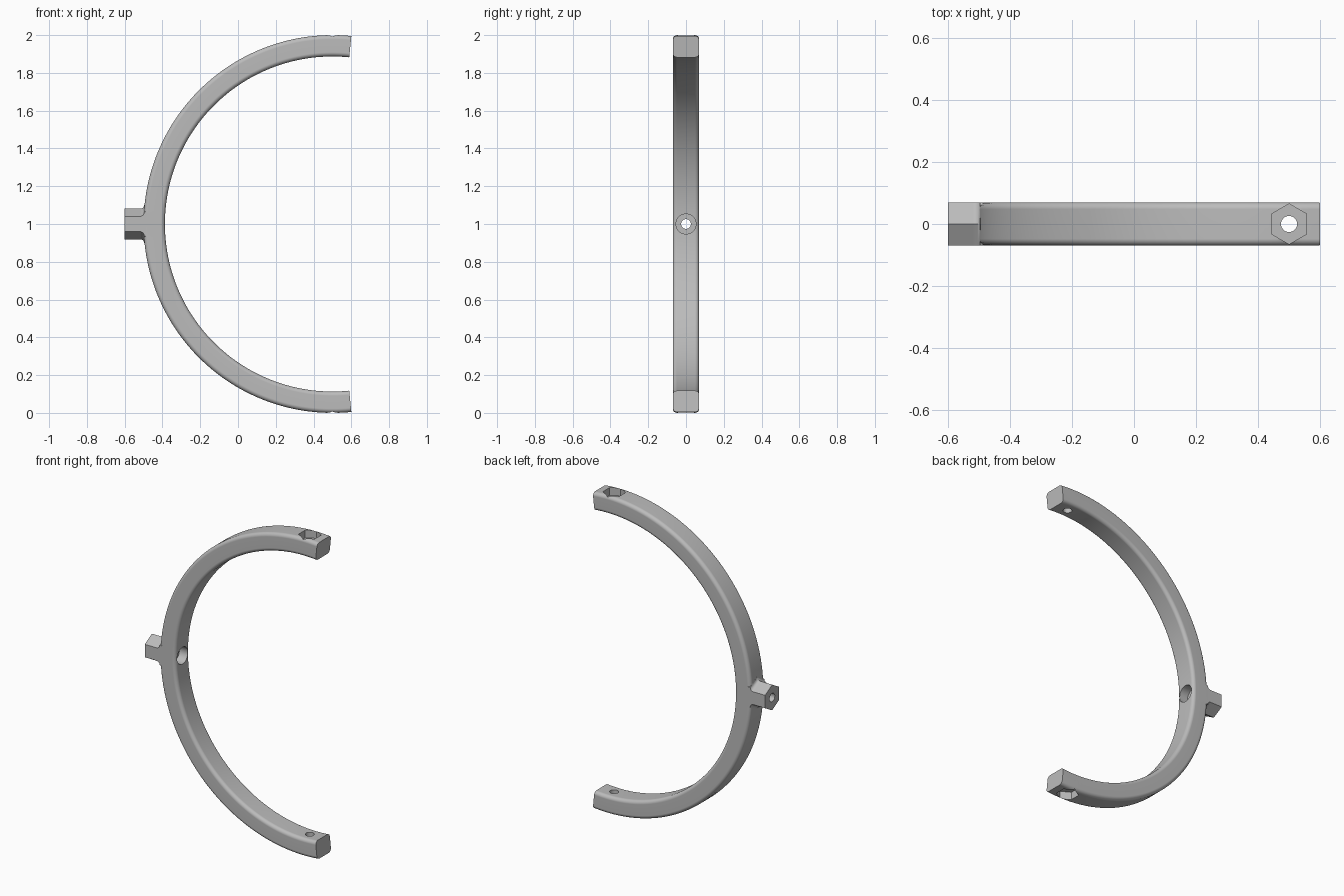
import bpy, bmesh
from math import pi, sin, cos, tan, asin, sqrt
from mathutils import Vector

cube = bpy.data.objects.get("Cube")
if cube:
    bpy.data.objects.remove(cube, do_unlink=True)

R_OUT, R_IN, HALF_W, FILLET = 1.0, 0.887, 0.07, 0.022
CENTRE = Vector((0.5, 0, 1))

grey = bpy.data.materials.new("plain grey")
grey.use_nodes = True
colour = (0.5, 0.5, 0.5, 1)
grey.diffuse_color = colour
grey.node_tree.nodes["Principled BSDF"].inputs["Base Color"].default_value = colour


def loft(name, sections):
    """Closed solid skinned through equal-sized point loops."""
    bm = bmesh.new()
    loops = [[bm.verts.new(p) for p in s] for s in sections]
    for a, b in zip(loops, loops[1:]):
        for i in range(len(a)):
            j = (i + 1) % len(a)
            bm.faces.new((a[i], a[j], b[j], b[i]))
    bm.faces.new(loops[0])
    bm.faces.new(loops[-1])
    bmesh.ops.recalc_face_normals(bm, faces=bm.faces)
    mesh = bpy.data.meshes.new(name)
    bm.to_mesh(mesh)
    bm.free()
    mesh.materials.append(grey)
    obj = bpy.data.objects.new(name, mesh)
    bpy.context.collection.objects.link(obj)
    return obj


def prism(name, axis, radius, sides, start, end, centre):
    """Prism along x or z, with one corner on the y axis when along z."""
    def point(i, t):
        a = 2 * pi * i / sides
        u, v = radius * sin(a), radius * cos(a)
        offset = (t, u, v) if axis == "x" else (u, v, t)
        return centre + Vector(offset)
    return loft(name, [[point(i, t) for i in range(sides)] for t in (start, end)])


# Rounded rectangular bar swept around an arc
def bar_section(angle):
    mid, half_r = (R_OUT + R_IN) / 2, (R_OUT - R_IN) / 2
    points = []
    for k, (sr, sy) in enumerate(((1, 1), (-1, 1), (-1, -1), (1, -1))):
        for step in range(6):
            a = (k + step / 5) * pi / 2
            r = mid + sr * (half_r - FILLET) + FILLET * cos(a)
            y = sy * (HALF_W - FILLET) + FILLET * sin(a)
            points.append(CENTRE + Vector((r * cos(angle), y, r * sin(angle))))
    return points


STEPS = 120
first = pi / 2 - asin(0.1)
sweep = pi + 2 * asin(0.1)
bracket = loft("curved_bracket", [bar_section(first + sweep * i / STEPS) for i in range(STEPS + 1)])


# Hexagonal stem, flaring into the bar
def stem_section(x, r):
    shoulder = r - HALF_W * tan(pi / 6)
    outline = ((0, r), (HALF_W, shoulder), (HALF_W, -shoulder),
               (0, -r), (-HALF_W, -shoulder), (-HALF_W, shoulder))
    return [Vector((x, y, 1 + z)) for y, z in outline]


stem_r, flare = HALF_W * 2 / sqrt(3), 0.022
profile = [(-0.6, stem_r)]
for i in range(6):
    a = i / 5 * pi / 2
    profile.append((-0.518 + flare * sin(a), stem_r + flare * (1 - cos(a))))
profile.append((-0.46, profile[-1][1]))
stem = loft("stem", [stem_section(x, r) for x, r in profile])

# Bolt holes, nut pockets and counterbore
cutters = [
    prism("stem_hole", "x", 0.026, 32, -1.3, -0.7, CENTRE),
    prism("counterbore", "x", 0.053, 48, -0.945, -0.7, CENTRE),
]
for side, s in (("top", 1), ("bottom", -1)):
    cutters.append(prism(side + "_hole", "z", 0.026, 32, s * 0.7, s * 1.2, CENTRE))
    cutters.append(prism(side + "_nut_pocket", "z", 0.065, 6, s * 0.95, s * 1.2, CENTRE))

bpy.context.view_layer.objects.active = bracket
for tool in [stem] + cutters:
    mod = bracket.modifiers.new(tool.name, "BOOLEAN")
    mod.operation = "UNION" if tool is stem else "DIFFERENCE"
    mod.solver = "EXACT"
    mod.object = tool
    bpy.ops.object.modifier_apply(modifier=mod.name)
    bpy.data.objects.remove(tool, do_unlink=True)

# Smooth curves with crisp corners
bpy.ops.object.select_all(action="DESELECT")
bracket.select_set(True)
bpy.ops.object.shade_smooth_by_angle(angle=pi / 6)
normals = bracket.modifiers.new("even_shading", "WEIGHTED_NORMAL")
normals.keep_sharp = True
